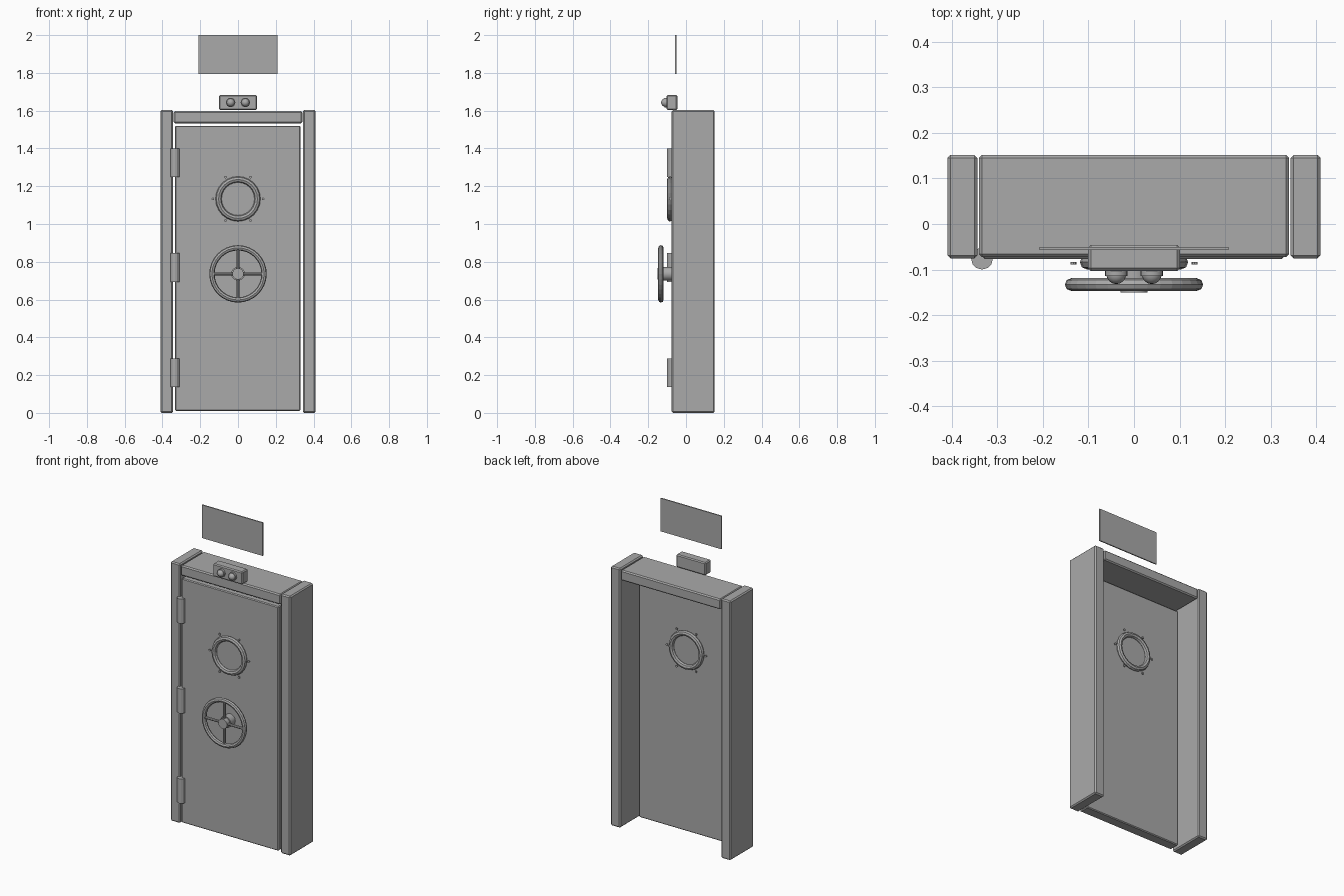
import bpy, math
from mathutils import Vector

if "Cube" in bpy.data.objects:
    bpy.data.objects.remove(bpy.data.objects["Cube"])

grey = bpy.data.materials.new("plain_grey")
grey.diffuse_color = (0.4, 0.4, 0.4, 1)
grey.use_nodes = True
grey.node_tree.nodes["Principled BSDF"].inputs["Base Color"].default_value = grey.diffuse_color
FRONT = (math.pi / 2, 0, 0)   # turns a z-axis primitive to face front/back


def finish(name, smooth=False):
    ob = bpy.context.object
    ob.name = name
    ob.data.materials.append(grey)
    if smooth:
        bpy.ops.object.shade_smooth_by_angle(angle=math.radians(35))
    return ob


def box(name, lo, hi, bevel=0.0):
    lo, hi = Vector(lo), Vector(hi)
    bpy.ops.mesh.primitive_cube_add(size=1, location=(lo + hi) / 2)
    ob = bpy.context.object
    ob.scale = hi - lo
    bpy.ops.object.transform_apply(location=False, rotation=False, scale=True)
    if bevel:
        m = ob.modifiers.new("edge_bevel", 'BEVEL')
        m.width, m.segments = bevel, 1
    return finish(name)


def cyl(name, loc, r, depth, rot=FRONT, n=16):
    bpy.ops.mesh.primitive_cylinder_add(vertices=n, radius=r, depth=depth,
                                        location=loc, rotation=rot)
    return finish(name, n > 12)


def ring(name, loc, major, minor, n=24, m=8):
    bpy.ops.mesh.primitive_torus_add(location=loc, rotation=FRONT, major_radius=major,
                                     minor_radius=minor, major_segments=n, minor_segments=m)
    return finish(name)


# Frame: two posts and the header
for side, s in (("left", -1), ("right", 1)):
    a, b = sorted((s * 0.344, s * 0.41))
    box(side + "_post", (a, -0.076, 0), (b, 0.152, 1.603), 0.007)
box("header", (-0.341, -0.073, 1.533), (0.341, 0.152, 1.597), 0.007)

# Door slab
box("door", (-0.333, -0.077, 0.01), (0.33, -0.012, 1.52), 0.005)

# Hinges
for i, z in enumerate((0.213, 0.77, 1.325)):
    cyl(f"hinge_{i + 1}", (-0.334, -0.076, z), 0.024, 0.152, (0, 0, 0), 12)

# Porthole: glass, ring and bolts on both faces
PZ = 1.133
cyl("porthole_glass", (0, -0.0445, PZ), 0.095, 0.073, n=24)
for face, y, yb in (("front", -0.084, -0.086), ("back", -0.005, -0.003)):
    ring(face + "_porthole_ring", (0, y, PZ), 0.103, 0.016)
    for i in range(6):
        a = i * math.pi / 3
        cyl(f"{face}_bolt_{i + 1}", (0.133 * math.cos(a), yb, PZ + 0.133 * math.sin(a)),
            0.007, 0.005, n=8)

# Handwheel: rim, spokes, hub and shaft
WZ, WY = 0.736, -0.133
ring("handwheel_rim", (0, WY, WZ), 0.138, 0.014, 32)
for i, rot in enumerate(((0, 0, 0), (0, math.pi / 2, 0))):
    cyl(f"handwheel_spoke_{i + 1}", (0, WY, WZ), 0.008, 0.27, rot, 8)
cyl("handwheel_hub", (0, -0.135, WZ), 0.03, 0.03)
cyl("handwheel_shaft", (0, -0.097, WZ), 0.036, 0.05)

# Signal box with two lamps
box("signal_box", (-0.101, -0.103, 1.604), (0.101, -0.046, 1.683), 0.006)
for side, x in (("left", -0.039), ("right", 0.039)):
    cyl(side + "_lamp_base", (x, -0.107, 1.643), 0.025, 0.014)
    bpy.ops.mesh.primitive_uv_sphere_add(segments=16, ring_count=8, radius=0.022,
                                         location=(x, -0.11, 1.643), rotation=FRONT)
    finish(side + "_lamp", True)

# Sign plate hovering above
box("sign_plate", (-0.208, -0.057, 1.795), (0.208, -0.05, 2.0))
